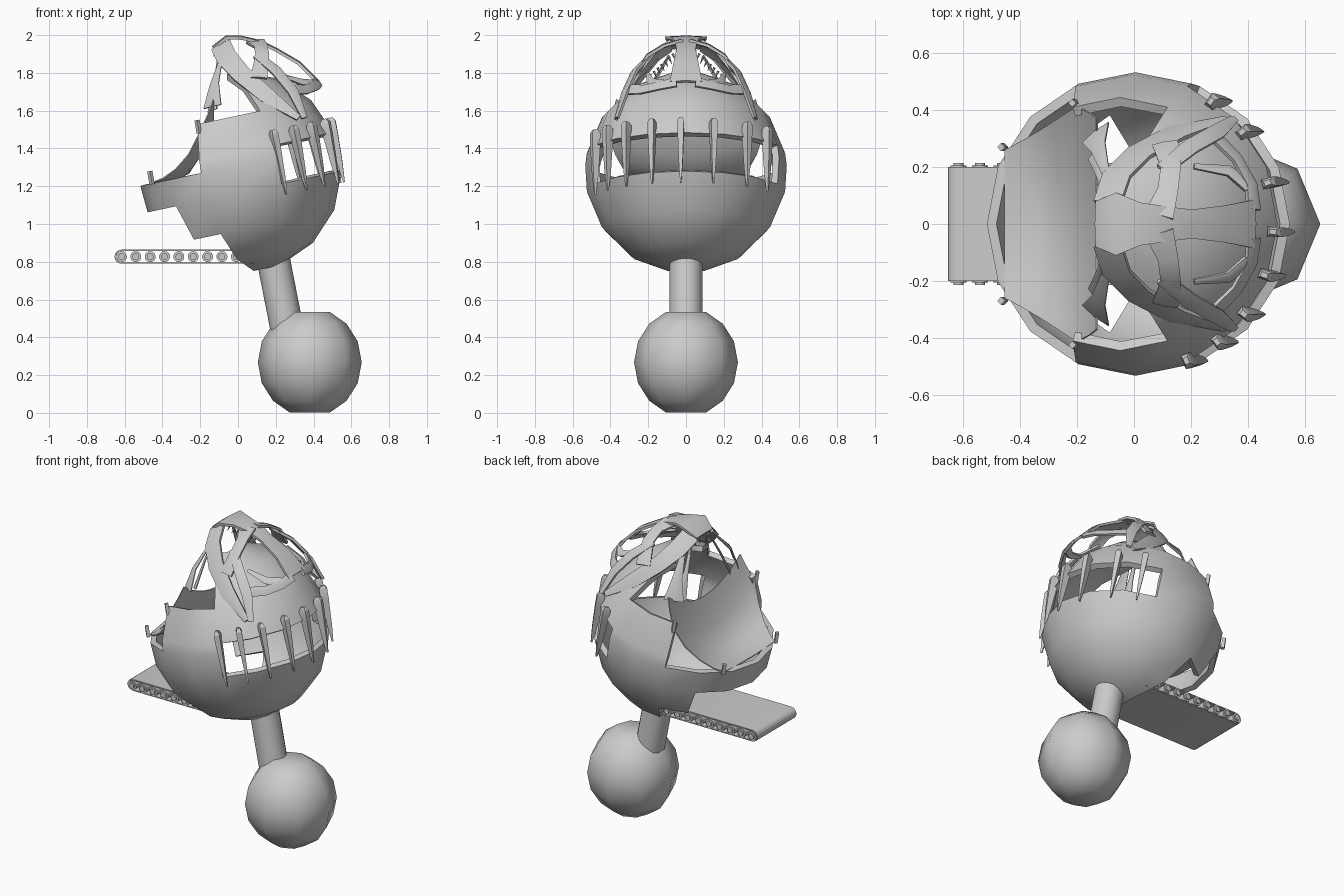
import bpy, bmesh
from math import sin, cos, pi, radians
from mathutils import Vector, Matrix

if "Cube" in bpy.data.objects:
    bpy.data.objects.remove(bpy.data.objects["Cube"])

grey = bpy.data.materials.new("plain grey")
grey.use_nodes = True
grey.diffuse_color = (0.6, 0.6, 0.6, 1)
grey.node_tree.nodes["Principled BSDF"].inputs["Base Color"].default_value = (0.6, 0.6, 0.6, 1)

TILT = Matrix.Translation((0.013, 0, 1.273)) @ Matrix.Rotation(radians(-12), 4, 'Y')
R = 0.535


def finish(bm, name, matrix=None, thickness=0, offset=-1, angle=50):
    """Turn a bmesh into a shaded object, optionally given a wall thickness."""
    loose = [v for v in bm.verts if not v.link_faces]
    bmesh.ops.delete(bm, geom=loose, context='VERTS')
    if matrix:
        bm.transform(matrix)
    mesh = bpy.data.meshes.new(name)
    bm.to_mesh(mesh)
    bm.free()
    mesh.materials.append(grey)
    ob = bpy.data.objects.new(name, mesh)
    bpy.context.collection.objects.link(ob)
    bpy.ops.object.select_all(action='DESELECT')
    ob.select_set(True)
    bpy.context.view_layer.objects.active = ob
    if thickness:
        mod = ob.modifiers.new("wall", 'SOLIDIFY')
        mod.thickness, mod.offset = thickness, offset
        bpy.ops.object.modifier_apply(modifier=mod.name)
    bpy.ops.object.shade_smooth_by_angle(angle=radians(angle))


def skin(bm, rows, keep=lambda i, j: True, closed=False):
    """Faces between successive rows of points."""
    grid = [[bm.verts.new(p) for p in row] for row in rows]
    n = len(grid[0])
    for i in range(len(grid) - 1):
        for j in range(n if closed else n - 1):
            k = (j + 1) % n
            if keep(i, j):
                bm.faces.new((grid[i][j], grid[i][k], grid[i + 1][k], grid[i + 1][j]))
    return grid


def ball_rows(radius, lats, n):
    return [[(radius * cos(radians(t)) * cos(2 * pi * j / n),
              radius * cos(radians(t)) * sin(2 * pi * j / n),
              radius * sin(radians(t))) for j in range(n)] for t in lats]


def cone(name, a, b, r1, r2, sides, angle=50):
    a, b = Vector(a), Vector(b)
    bm = bmesh.new()
    bmesh.ops.create_cone(bm, cap_ends=True, segments=sides, radius1=r1, radius2=r2,
                          depth=(b - a).length)
    turn = (b - a).to_track_quat('Z', 'Y').to_matrix().to_4x4()
    finish(bm, name, Matrix.Translation((a + b) / 2) @ turn, angle=angle)


def ribbon(name, points, widths, thickness=0.016):
    """Curved plate lying on the dome of the mask."""
    pts = [Vector(p) for p in points]
    rows = []
    for i, p in enumerate(pts):
        along = pts[min(i + 1, len(pts) - 1)] - pts[max(i - 1, 0)]
        out = p - Vector((0.15, 0, 1.5))
        side = out.cross(along).normalized() * widths[i] / 2
        rows.append([p + side, p + out.normalized() * 0.006, p - side])
    bm = bmesh.new()
    skin(bm, rows)
    finish(bm, name, thickness=thickness, offset=0)


# Base ball, its neck
bm = bmesh.new()
grid = skin(bm, ball_rows(0.275, [-67.5, -45, -22.5, 0, 22.5, 45, 67.5], 8), closed=True)
bm.faces.new(grid[0][::-1])
bm.faces.new(grid[-1])
finish(bm, "base_ball", Matrix.Translation((0.38, 0, 0.268)) @ Matrix.Diagonal((1, 1, 1.05, 1)))
cone("neck", (0.268, 0, 0.4), (0.178, 0, 0.86), 0.088, 0.088, 16)

# Head shell: open towards -x, with a long slot round the +x side
lats = [-78.75, -56.25, -33.75, -11.25, 4.3, 11.25, 33.75, 56.25, 78.75]
reach = [112.5, 112.5, 135, 180, 112.5, 112.5, 67.5, 67.5]


def in_shell(i, j):
    az = (j + 0.5) * 22.5
    az = min(az, 360 - az)
    return az < reach[i] and not (i in (3, 4) and az < 67.5)


bm = bmesh.new()
grid = skin(bm, ball_rows(R, lats, 16), in_shell, closed=True)
bm.faces.new([v for v in grid[0] if v.co.x > -0.05][::-1])
finish(bm, "head_shell", TILT, 0.035)

# Spikes standing across the slot
profile = [(0.185, 0.010), (0.165, 0.020), (0.1, 0.019), (-0.06, 0.012), (-0.165, 0.004)]
for az in (-66, -52, -37, -20, -3, 16, 38, 55):
    bm = bmesh.new()
    rows = [[(0.526 + 1.2 * w * sx, w * sy * 0.85, z)
             for sx, sy in ((-1, -1), (-1, 1), (1, 1), (1, -1))] for z, w in profile]
    grid = skin(bm, rows, closed=True)
    bm.faces.new(grid[0])
    bm.faces.new(grid[-1][::-1])
    bmesh.ops.recalc_face_normals(bm, faces=bm.faces)
    finish(bm, "slot_spike", TILT @ Matrix.Rotation(radians(az), 4, 'Z'), angle=30)

# Conveyor: belt loop and rollers
x0, x1, zc, rad, half = -0.617, 0.067, 0.827, 0.037, 0.2
loop = [(x1 + rad * cos(t), zc + rad * sin(t)) for t in [-pi / 2 + pi * k / 8 for k in range(9)]]
loop += [(x0 - rad * cos(t), zc - rad * sin(t)) for t in [-pi / 2 + pi * k / 8 for k in range(9)]]
bm = bmesh.new()
skin(bm, [[(x, half, z) for x, z in loop], [(x, -half, z) for x, z in loop]], closed=True)
bmesh.ops.recalc_face_normals(bm, faces=bm.faces)
finish(bm, "belt", thickness=0.007, angle=20)
for k in range(10):
    x = x0 + k * (x1 - x0) / 9
    cone("roller", (x, -0.205, zc), (x, 0.205, zc), 0.029, 0.029, 14)
    cone("roller_axle", (x, -0.215, zc), (x, 0.215, zc), 0.018, 0.018, 10)

# Sagging sheet stretched across the opening: x, half width, edge height, sag
section = [(-0.455, 0.26, 1.22, 0.01), (-0.40, 0.29, 1.24, 0.03), (-0.33, 0.33, 1.29, 0.06),
           (-0.26, 0.375, 1.37, 0.10), (-0.20, 0.415, 1.49, 0.13), (-0.155, 0.39, 1.59, 0.13),
           (-0.13, 0.37, 1.66, 0.13)]
rows = [[(x, v * w, z - sag * (1 - v * v)) for v in [k / 8 - 1 for k in range(17)]]
        for x, w, z, sag in section]
bm = bmesh.new()
skin(bm, rows)
finish(bm, "sheet", thickness=0.006, offset=0)

# Mask: middle ridge, then paired arches, teeth, pegs and straps
ribbon("mask_ridge", [(-0.13, 0, 1.93), (-0.06, 0, 1.985), (0.02, 0, 1.983), (0.12, 0, 1.96),
                      (0.2, 0, 1.92), (0.32, 0, 1.85), (0.42, 0, 1.75)],
       [0.16, 0.22, 0.15, 0.12, 0.1, 0.13, 0.17])
for s in (1, -1):
    def pair(name, points, widths, **kw):
        ribbon(name, [(x, s * y, z) for x, y, z in points], widths, **kw)

    pair("mask_jaw", [(-0.09, 0.08, 1.945), (-0.06, 0.17, 1.88), (0.02, 0.25, 1.79),
                      (0.15, 0.32, 1.68), (0.32, 0.365, 1.56)], [0.11, 0.11, 0.1, 0.09, 0.03])
    pair("mask_arch", [(0.09, 0.03, 1.965), (0.12, 0.12, 1.94), (0.13, 0.2, 1.89),
                       (0.11, 0.28, 1.77)], [0.1, 0.07, 0.07, 0.09])
    pair("mask_brow", [(0.1, 0.19, 1.89), (0.2, 0.27, 1.81), (0.29, 0.32, 1.7),
                       (0.35, 0.365, 1.56)], [0.05, 0.06, 0.06, 0.03])
    pair("mask_cheek", [(0.42, 0.05, 1.75), (0.41, 0.14, 1.73), (0.36, 0.23, 1.71),
                        (0.28, 0.31, 1.71)], [0.06, 0.05, 0.05, 0.06])
    pair("cheek_spur", [(0.4, 0.13, 1.74), (0.33, 0.185, 1.75), (0.21, 0.2, 1.79)],
         [0.05, 0.04, 0.015])
    for k in range(8):
        t = k / 7
        x, y, z = -0.12 + 0.11 * t, 0.05 + 0.14 * t, 1.92 - 0.13 * t
        cone("tooth", (x, s * y, z), (x - 0.01, s * (y - 0.015), z - 0.035), 0.008, 0.001, 5)
    for x, y, z in ((-0.455, 0.27, 1.21), (-0.205, 0.425, 1.48)):
        cone("sheet_peg", (x, s * y, z), (x - 0.012, s * y, z + 0.07), 0.014, 0.014, 4, angle=20)
    pair("outer_strap", [(-0.135, 0.32, 1.62), (-0.125, 0.27, 1.74), (-0.09, 0.15, 1.87)],
         [0.12, 0.06, 0.02], thickness=0.006)
    pair("inner_strap", [(-0.135, 0.25, 1.6), (-0.12, 0.17, 1.75), (-0.1, 0.09, 1.89)],
         [0.07, 0.025, 0.014], thickness=0.006)
